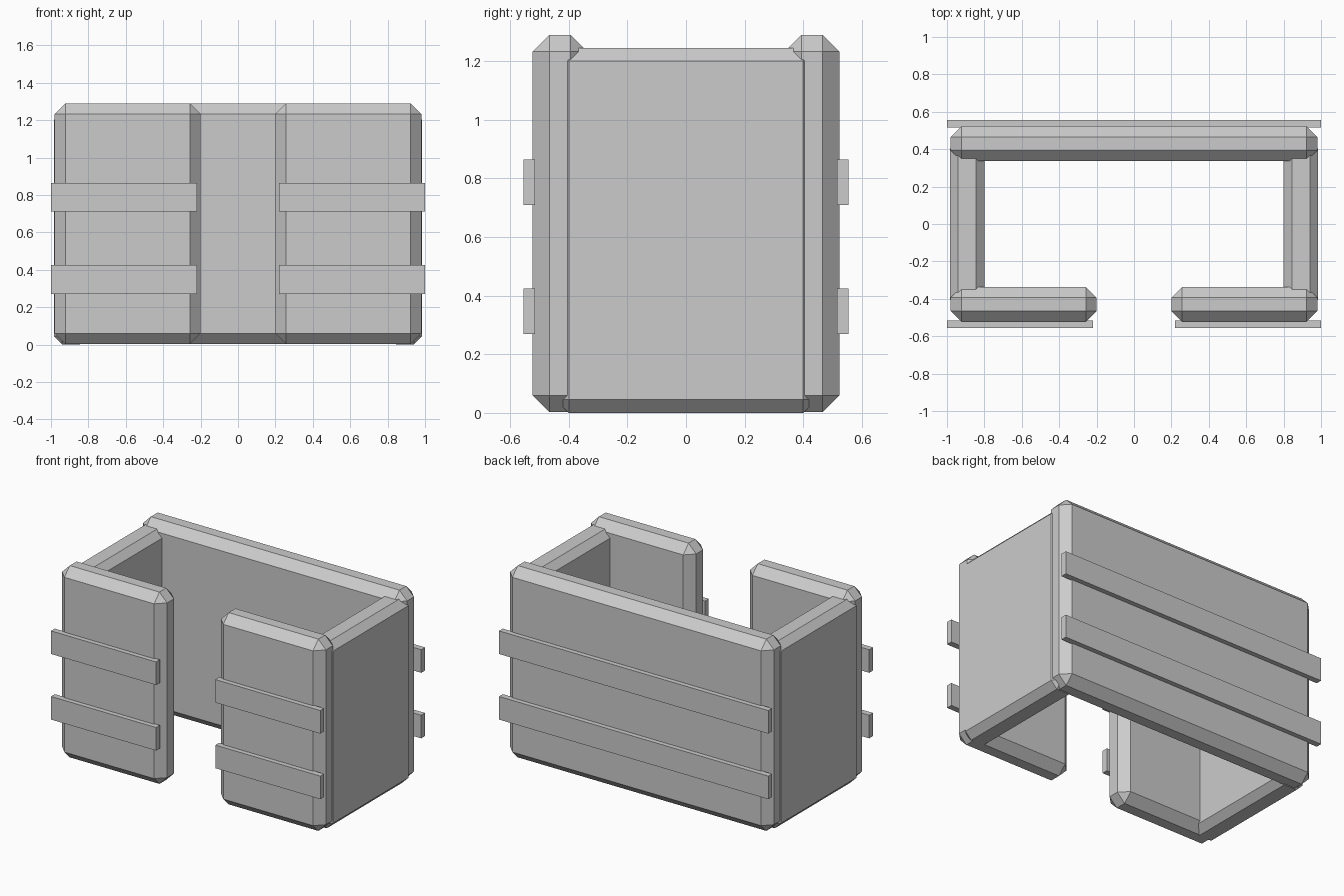
import bpy
import bmesh
from mathutils import Vector

cube = bpy.data.objects.get("Cube")
if cube:
    bpy.data.objects.remove(cube, do_unlink=True)

grey = bpy.data.materials.new("plain_grey")
grey.use_nodes = True
GREY = (0.6, 0.6, 0.6, 1)
grey.diffuse_color = GREY
grey.node_tree.nodes["Principled BSDF"].inputs["Base Color"].default_value = GREY


def box(name, x, y, z, chamfer=0):
    """Box between (min, max) pairs, with optionally chamfered edges."""
    bm = bmesh.new()
    bmesh.ops.create_cube(bm, size=1)
    lo, hi = (Vector(c) for c in zip(x, y, z))
    for v in bm.verts:
        v.co = (lo + hi) / 2 + v.co * (hi - lo)
    if chamfer:
        bmesh.ops.bevel(bm, geom=bm.edges[:], offset=chamfer,
                        segments=1, profile=0.5, affect='EDGES')
    mesh = bpy.data.meshes.new(name)
    bm.to_mesh(mesh)
    bm.free()
    mesh.materials.append(grey)
    obj = bpy.data.objects.new(name, mesh)
    bpy.context.collection.objects.link(obj)
    return obj


def span(side, inner, outer):
    """Interval on the +x or -x side."""
    return sorted((side * inner, side * outer))


SLATS = {"lower": (0.27, 0.425), "upper": (0.71, 0.865)}

# Back wall with full-width slats
box("back_wall", (-0.98, 0.98), (0.337, 0.523), (0.003, 1.29), 0.057)
for level, z in SLATS.items():
    box(f"back_{level}_slat", (-1, 1), (0.515, 0.555), z)

# Side walls, front panels beside the opening, and their slats
for label, side in (("left", 1), ("right", -1)):
    box(f"{label}_wall", span(side, 0.80, 0.985), (-0.445, 0.445),
        (0, 1.245), 0.045)
    box(f"{label}_front_panel", span(side, 0.20, 0.98), (-0.523, -0.337),
        (0.003, 1.29), 0.057)
    for level, z in SLATS.items():
        box(f"{label}_front_{level}_slat", span(side, 0.22, 1),
            (-0.555, -0.515), z)
